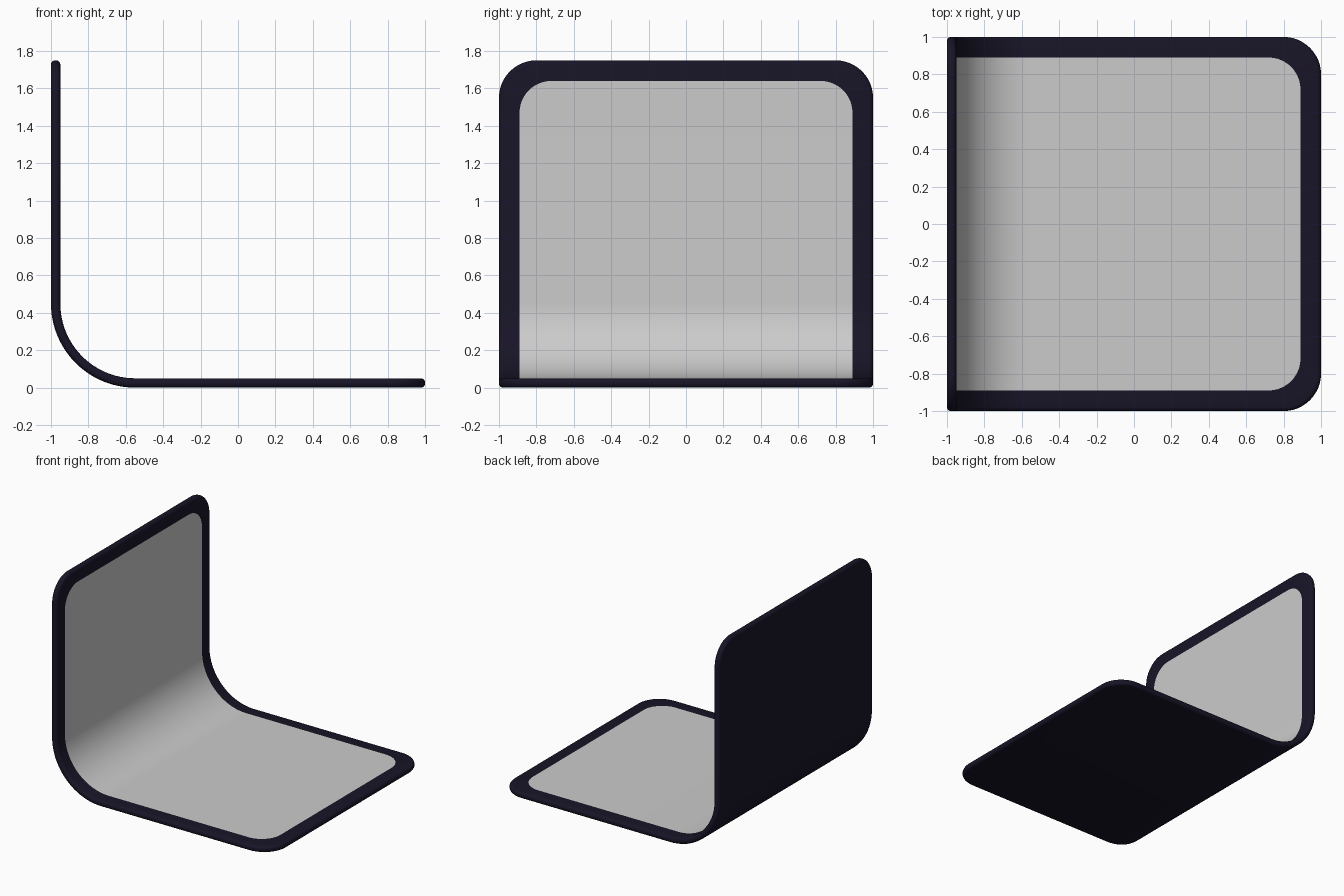
import bpy, bmesh
from math import sin, cos, pi, radians

if "Cube" in bpy.data.objects:
    bpy.data.objects.remove(bpy.data.objects["Cube"])

THICK, BEND, EDGE = 0.05, 0.45, 0.022
FLOOR, WALL = 2 - BEND, 1.75 - BEND      # flat lengths either side of the bend
ARC = BEND * pi / 2
TOTAL = FLOOR + ARC + WALL


def bend(s, y, h):
    """Map a flat sheet point (s along, y across, h above the outside) to the L shape."""
    if s <= FLOOR:
        return (1 - s, y, h)
    if s >= FLOOR + ARC:
        return (-1 + h, y, BEND + s - FLOOR - ARC)
    a, r = (s - FLOOR) / BEND, BEND - h
    return (-1 + BEND - r * sin(a), y, BEND - r * cos(a))


def outline(inset, radius, corner=12, steps=24):
    """Closed rounded rectangle on the flat sheet, as (s, y)."""
    arc = [(inset + radius * (1 - cos(pi / 2 * k / corner)),
            1 - inset - radius * (1 - sin(pi / 2 * k / corner))) for k in range(corner + 1)]
    mid = [(FLOOR + ARC * k / steps, 1 - inset) for k in range(steps + 1)]
    half = arc + mid + [(TOTAL - s, y) for s, y in reversed(arc)]
    return half + [(s, -y) for s, y in reversed(half)]


def build(name, loops, cap_bottom, cap_top, material=None):
    """Skin a stack of (inset, radius, height) loops and optionally cap the ends."""
    bm = bmesh.new()
    rings = [[bm.verts.new(bend(s, y, h)) for s, y in outline(d, r)] for d, r, h in loops]
    n = len(rings[0])
    for a, b in zip(rings, rings[1:]):
        for i in range(n):
            j = (i + 1) % n
            bm.faces.new((a[i], a[j], b[j], b[i]))
    for i in range(n // 2 - 1):
        if cap_top:
            r = rings[-1]
            bm.faces.new((r[i], r[i + 1], r[n - 2 - i], r[n - 1 - i]))
        if cap_bottom:
            r = rings[0]
            bm.faces.new((r[n - 1 - i], r[n - 2 - i], r[i + 1], r[i]))
    mesh = bpy.data.meshes.new(name)
    bm.to_mesh(mesh)
    bm.free()
    obj = bpy.data.objects.new(name, mesh)
    bpy.context.collection.objects.link(obj)
    if material:
        mesh.materials.append(material)
    bpy.ops.object.select_all(action='DESELECT')
    obj.select_set(True)
    bpy.context.view_layer.objects.active = obj
    bpy.ops.object.shade_smooth_by_angle(angle=radians(35))
    return obj


dark = bpy.data.materials.new("dark_shell")
dark.diffuse_color = (0.009, 0.007, 0.02, 1)
dark.use_nodes = True
dark.node_tree.nodes["Principled BSDF"].inputs["Base Color"].default_value = dark.diffuse_color

# Dark bent shell with rounded rim and border around the panel
steps = [pi / 2 * k / 5 for k in range(6)]
lower = [(EDGE * (1 - sin(a)), 0.2 - EDGE * (1 - sin(a)), EDGE * (1 - cos(a))) for a in steps]
upper = [(d, r, THICK - h) for d, r, h in reversed(lower)]
build("bent_shell", lower + upper + [(0.11, 0.17, THICK)], True, False, dark)

# Grey inner panel, flush with the border
build("inner_panel", [(0.11, 0.17, THICK)], False, True)
